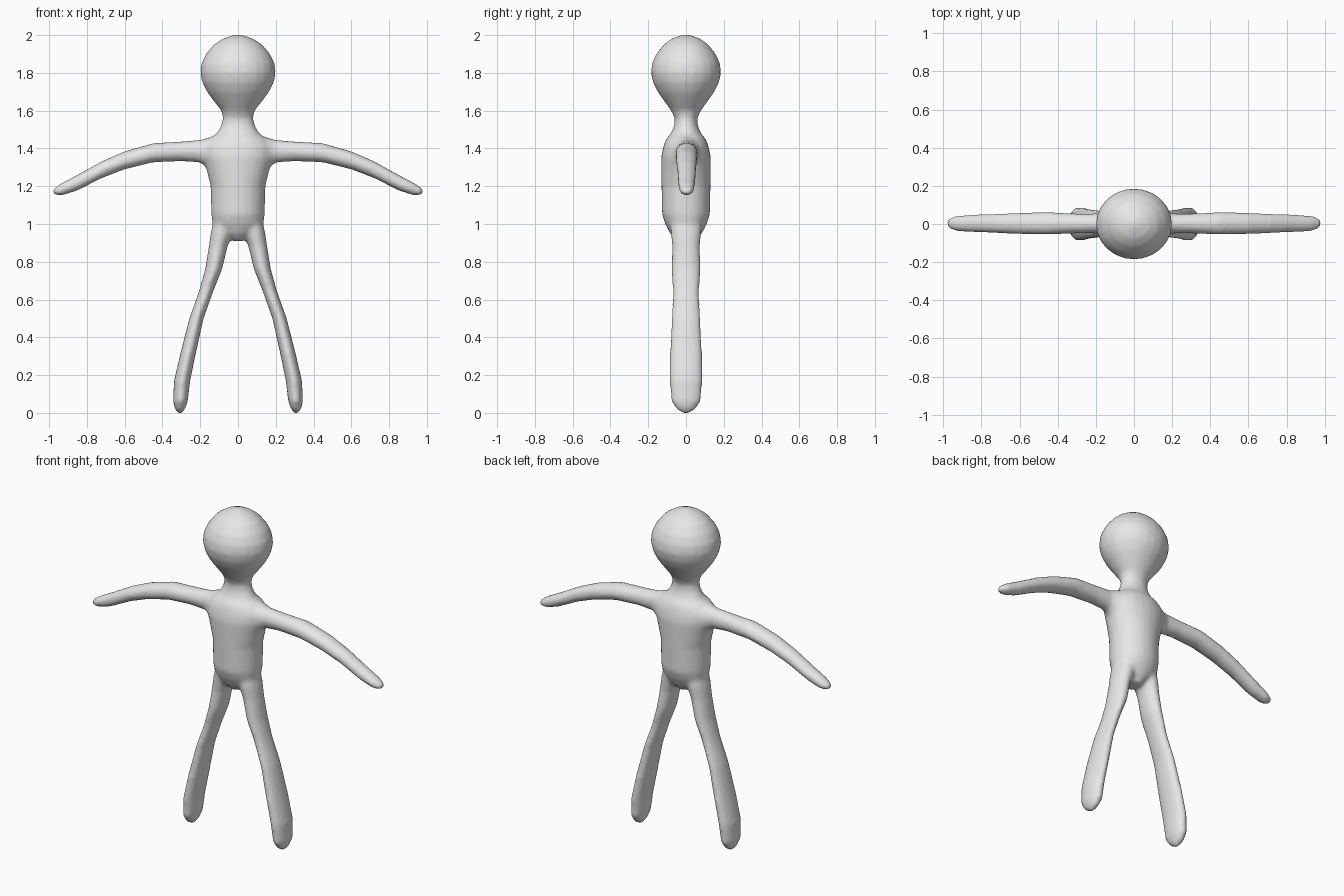
import bpy
import bmesh
from math import cos, sin, pi
from mathutils import Vector

cube = bpy.data.objects.get("Cube")
if cube:
    bpy.data.objects.remove(cube, do_unlink=True)

SIDES = 24
X, Y, Z = Vector((1, 0, 0)), Vector((0, 1, 0)), Vector((0, 0, 1))

clay = bpy.data.materials.new("clay_grey")
clay.use_nodes = True
clay.diffuse_color = (0.8, 0.8, 0.8, 1)
clay.node_tree.nodes["Principled BSDF"].inputs["Base Color"].default_value = clay.diffuse_color


def loft(bm, rings, u, v):
    """Closed tube through elliptical rings given as (centre, u radius, v radius)."""
    loops = []
    for centre, ru, rv in rings:
        angles = [2 * pi * i / SIDES for i in range(SIDES)]
        loops.append([bm.verts.new(centre + u * ru * cos(a) + v * rv * sin(a)) for a in angles])
    faces = [bm.faces.new(loops[0][::-1]), bm.faces.new(loops[-1])]
    for low, high in zip(loops, loops[1:]):
        for i in range(SIDES):
            j = (i + 1) % SIDES
            faces.append(bm.faces.new((low[i], low[j], high[j], high[i])))
    bmesh.ops.recalc_face_normals(bm, faces=faces)


# Torso, neck and head: height, half width, half depth
trunk = [
    (0.91, 0.03, 0.05), (0.95, 0.09, 0.085), (1.0, 0.135, 0.11), (1.05, 0.142, 0.127),
    (1.2, 0.145, 0.13), (1.28, 0.165, 0.131), (1.36, 0.19, 0.131), (1.41, 0.19, 0.12),
    (1.45, 0.155, 0.105), (1.48, 0.112, 0.08), (1.52, 0.09, 0.063), (1.56, 0.08, 0.06),
    (1.6, 0.088, 0.079), (1.65, 0.128, 0.115), (1.7, 0.165, 0.15), (1.75, 0.19, 0.175),
    (1.8, 0.2, 0.186), (1.85, 0.194, 0.18), (1.9, 0.17, 0.158), (1.95, 0.128, 0.118),
    (1.98, 0.083, 0.078), (2.002, 0.02, 0.02),
]
# Arm: distance out, height, half depth, half height
arm = [
    (0.08, 1.36, 0.1, 0.11), (0.15, 1.375, 0.075, 0.085), (0.2, 1.385, 0.052, 0.06),
    (0.3, 1.385, 0.052, 0.052), (0.45, 1.377, 0.059, 0.051), (0.6, 1.337, 0.056, 0.048),
    (0.72, 1.288, 0.051, 0.045), (0.85, 1.219, 0.046, 0.042), (0.93, 1.185, 0.041, 0.034),
    (0.965, 1.174, 0.029, 0.022), (0.982, 1.17, 0.012, 0.01),
]
# Leg: distance out, height, half width, half depth
leg = [
    (0.308, -0.002, 0.01, 0.015), (0.307, 0.02, 0.027, 0.05), (0.305, 0.06, 0.039, 0.078),
    (0.296, 0.17, 0.043, 0.087), (0.263, 0.32, 0.041, 0.086), (0.22, 0.5, 0.038, 0.076),
    (0.17, 0.64, 0.038, 0.07), (0.129, 0.76, 0.045, 0.077), (0.105, 0.88, 0.05, 0.073),
    (0.085, 0.96, 0.058, 0.082), (0.06, 1.05, 0.06, 0.08),
]

bm = bmesh.new()
loft(bm, [(Z * z, w, d) for z, w, d in trunk], X, Y)
for side in (-1, 1):
    loft(bm, [(Vector((side * x, 0.003, z)), d, h) for x, z, d, h in arm], Y, Z)
    loft(bm, [(Vector((side * x, 0, z)), w, d) for x, z, w, d in leg], X, Y)

mesh = bpy.data.meshes.new("figure_body")
bm.to_mesh(mesh)
bm.free()
mesh.materials.append(clay)
body = bpy.data.objects.new("figure_body", mesh)
bpy.context.collection.objects.link(body)

# Fuse the parts into one skin and soften the joins
fuse = body.modifiers.new("fuse", "REMESH")
fuse.mode = "VOXEL"
fuse.voxel_size = 0.012
fuse.use_smooth_shade = True
soften = body.modifiers.new("soften", "SMOOTH")
soften.factor = 0.5
soften.iterations = 6

bpy.ops.object.select_all(action="DESELECT")
body.select_set(True)
bpy.context.view_layer.objects.active = body
for name in ("fuse", "soften"):
    bpy.ops.object.modifier_apply(modifier=name)
bpy.ops.object.shade_smooth()
if not body.data.materials:
    body.data.materials.append(clay)
